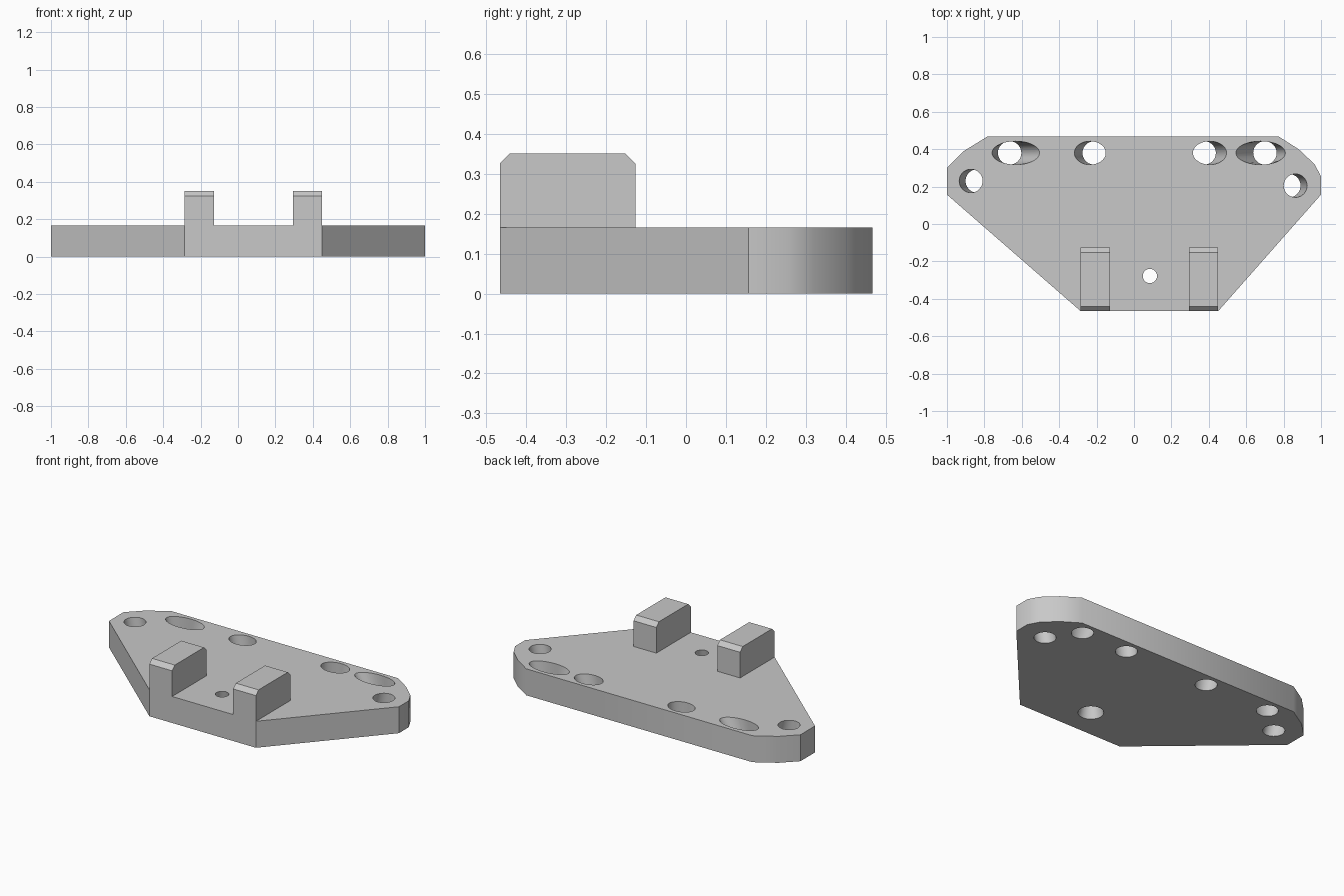
import bpy, bmesh, math

if "Cube" in bpy.data.objects:
    bpy.data.objects.remove(bpy.data.objects["Cube"])

T = 0.165  # plate thickness

grey = bpy.data.materials.new("light grey")
grey.diffuse_color = (0.58, 0.58, 0.58, 1)
grey.use_nodes = True
grey.node_tree.nodes["Principled BSDF"].inputs["Base Color"].default_value = grey.diffuse_color


def make_object(name, bm):
    bmesh.ops.recalc_face_normals(bm, faces=bm.faces)
    mesh = bpy.data.meshes.new(name)
    bm.to_mesh(mesh)
    bm.free()
    mesh.materials.append(grey)
    obj = bpy.data.objects.new(name, mesh)
    bpy.context.collection.objects.link(obj)
    return obj


def loft(name, lower, upper):
    """Closed solid between two matching rings of points."""
    bm = bmesh.new()
    a = [bm.verts.new(p) for p in lower]
    b = [bm.verts.new(p) for p in upper]
    bm.faces.new(a)
    bm.faces.new(b)
    n = len(a)
    for i in range(n):
        j = (i + 1) % n
        bm.faces.new((a[i], a[j], b[j], b[i]))
    return make_object(name, bm)


# Base plate with faceted rear corners
outline = [(-0.285, -0.466), (0.45, -0.466), (1, 0.157), (1, 0.255),
           (0.965, 0.32), (0.88, 0.40), (0.775, 0.467), (-0.785, 0.467),
           (-0.91, 0.39), (-1, 0.30), (-1, 0.157)]
plate = loft("base_plate", [(x, y, 0) for x, y in outline],
             [(x, y, T) for x, y in outline])

# Slanted holes: y, bottom x, bottom radius, top x, top x radius, top y radius
holes = [(0.38, -0.665, 0.0625, -0.632, 0.127, 0.0625),
         (0.38, -0.213, 0.0625, -0.235, 0.084, 0.0625),
         (0.38, 0.375, 0.0625, 0.405, 0.090, 0.0625),
         (0.38, 0.700, 0.0625, 0.677, 0.132, 0.0625),
         (0.23, -0.838, 0.0625, -0.872, 0.0625, 0.0625),
         (0.205, 0.828, 0.0625, 0.863, 0.0625, 0.0625),
         (-0.278, 0.085, 0.073, 0.085, 0.038, 0.038)]


def ring(hole, t, n=48):
    y, bx, br, tx, trx, trY = hole
    lerp = lambda a, b: a + (b - a) * t
    return [(lerp(bx, tx) + lerp(br, trx) * math.cos(2 * math.pi * i / n),
             y + lerp(br, trY) * math.sin(2 * math.pi * i / n), T * t)
            for i in range(n)]


for hole in holes:
    cutter = loft("hole_cutter", ring(hole, -0.05), ring(hole, 1.05))
    mod = plate.modifiers.new("hole", 'BOOLEAN')
    mod.operation = 'DIFFERENCE'
    mod.solver = 'EXACT'
    mod.object = cutter
    bpy.context.view_layer.objects.active = plate
    bpy.ops.object.modifier_apply(modifier=mod.name)
    bpy.data.objects.remove(cutter)

plate.select_set(True)
bpy.context.view_layer.objects.active = plate
bpy.ops.object.shade_smooth_by_angle(angle=math.radians(33))

# Two upright lugs with chamfered front and rear top edges
F, R, H, C = -0.466, -0.126, 0.351, 0.026
side = [(F, T), (R, T), (R, H - C), (R - C, H), (F + C, H), (F, H - C)]
for name, x0, x1 in (("left_lug", -0.285, -0.128), ("right_lug", 0.293, 0.45)):
    loft(name, [(x0, y, z) for y, z in side], [(x1, y, z) for y, z in side])
